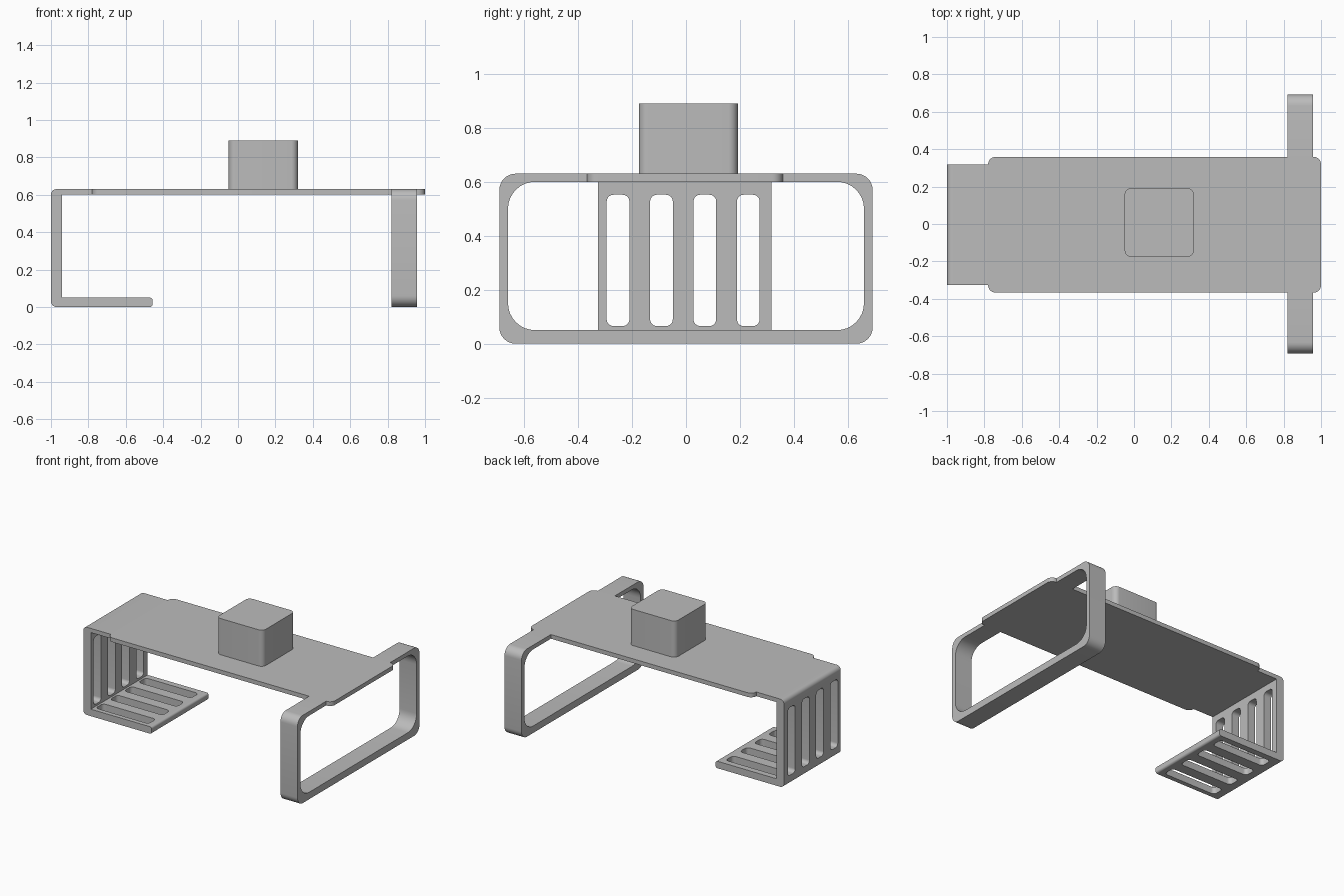
import bpy, bmesh, math
from mathutils import Vector

cube = bpy.data.objects.get("Cube")
if cube:
    bpy.data.objects.remove(cube, do_unlink=True)

grey = bpy.data.materials.new("plain grey")
grey.use_nodes = True
grey.diffuse_color = (0.5, 0.5, 0.5, 1)
grey.node_tree.nodes["Principled BSDF"].inputs["Base Color"].default_value = (0.5, 0.5, 0.5, 1)


def rounded(corners, steps=8):
    """Outline from (u, v, radius) corners, each filleted by an arc."""
    out = []
    for i, (u, v, r) in enumerate(corners):
        p = Vector((u, v))
        if r == 0:
            out.append(p)
            continue
        a = (Vector(corners[i - 1][:2]) - p).normalized()
        b = (Vector(corners[(i + 1) % len(corners)][:2]) - p).normalized()
        centre = p + (a + b) * r  # all corners are right angles
        for k in range(steps + 1):
            t = math.pi / 2 * k / steps
            out.append(centre - b * r * math.cos(t) - a * r * math.sin(t))
    return out


def rect(u0, u1, v0, v1, r):
    return rounded([(u0, v0, r), (u1, v0, r), (u1, v1, r), (u0, v1, r)])


def place(axis, u, v, w):
    return {"x": (w, u, v), "y": (u, w, v), "z": (u, v, w)}[axis]


def prism(bm, outline, axis, lo, hi):
    """Extrude an outline along one axis."""
    bottom = bm.faces.new([bm.verts.new(place(axis, p.x, p.y, lo)) for p in outline])
    ext = bmesh.ops.extrude_face_region(bm, geom=[bottom])["geom"]
    shift = Vector(place(axis, 0, 0, hi - lo))
    bmesh.ops.translate(bm, verts=[g for g in ext if isinstance(g, bmesh.types.BMVert)], vec=shift)


def part(name, prisms):
    bm = bmesh.new()
    for p in prisms:
        prism(bm, *p)
    bmesh.ops.recalc_face_normals(bm, faces=bm.faces)
    mesh = bpy.data.meshes.new(name)
    bm.to_mesh(mesh)
    bm.free()
    mesh.materials.append(grey)
    obj = bpy.data.objects.new(name, mesh)
    bpy.context.collection.objects.link(obj)
    return obj


def smooth(obj):
    bpy.ops.object.select_all(action="DESELECT")
    obj.select_set(True)
    bpy.context.view_layer.objects.active = obj
    bpy.ops.object.shade_smooth_by_angle(angle=math.radians(30))


# Top plate and the block standing on it
plate = part("top_plate", [(rect(-0.78, 1.0, -0.367, 0.359, 0.04), "z", 0.6, 0.63)])
block = part("top_block", [(rect(-0.05, 0.32, -0.175, 0.192, 0.035), "z", 0.63, 0.89)])

# Wide loop leg, open where it meets the plate edges
loop = rounded([
    (-0.367, 0.63, 0), (-0.692, 0.63, 0.06), (-0.692, 0, 0.06),
    (0.692, 0, 0.06), (0.692, 0.63, 0.06), (0.359, 0.63, 0),
    (0.359, 0.6, 0), (0.66, 0.6, 0.1), (0.66, 0.05, 0.1),
    (-0.66, 0.05, 0.1), (-0.66, 0.6, 0.1), (-0.367, 0.6, 0)])
leg = part("loop_leg", [(loop, "x", 0.822, 0.957)])

# Hooked leg: top strip, wall and foot in one bent profile
bend = rounded([
    (-0.78, 0.63, 0), (-1.0, 0.63, 0.03), (-1.0, 0, 0.03),
    (-0.457, 0, 0.015), (-0.457, 0.05, 0.015),
    (-0.94, 0.05, 0), (-0.94, 0.6, 0), (-0.78, 0.6, 0)])
hook = part("hook_leg", [(bend, "y", -0.327, 0.317)])

# Four slots through the wall and four through the foot
slots = []
for i in range(4):
    y = -0.252 + 0.161 * i
    slots.append((rect(y - 0.042, y + 0.042, 0.065, 0.552, 0.025), "x", -1.1, -0.9))
    slots.append((rect(-0.925, -0.505, y - 0.042, y + 0.042, 0.025), "z", -0.1, 0.06))
cutter = part("slot_cutter", slots)
cutter.hide_render = True
cut = hook.modifiers.new("slots", "BOOLEAN")
cut.operation = "DIFFERENCE"
cut.solver = "EXACT"
cut.use_self = True
cut.object = cutter
bpy.context.view_layer.objects.active = hook
bpy.ops.object.modifier_apply(modifier=cut.name)
bpy.data.objects.remove(cutter, do_unlink=True)

for obj in (plate, block, leg, hook):
    smooth(obj)
